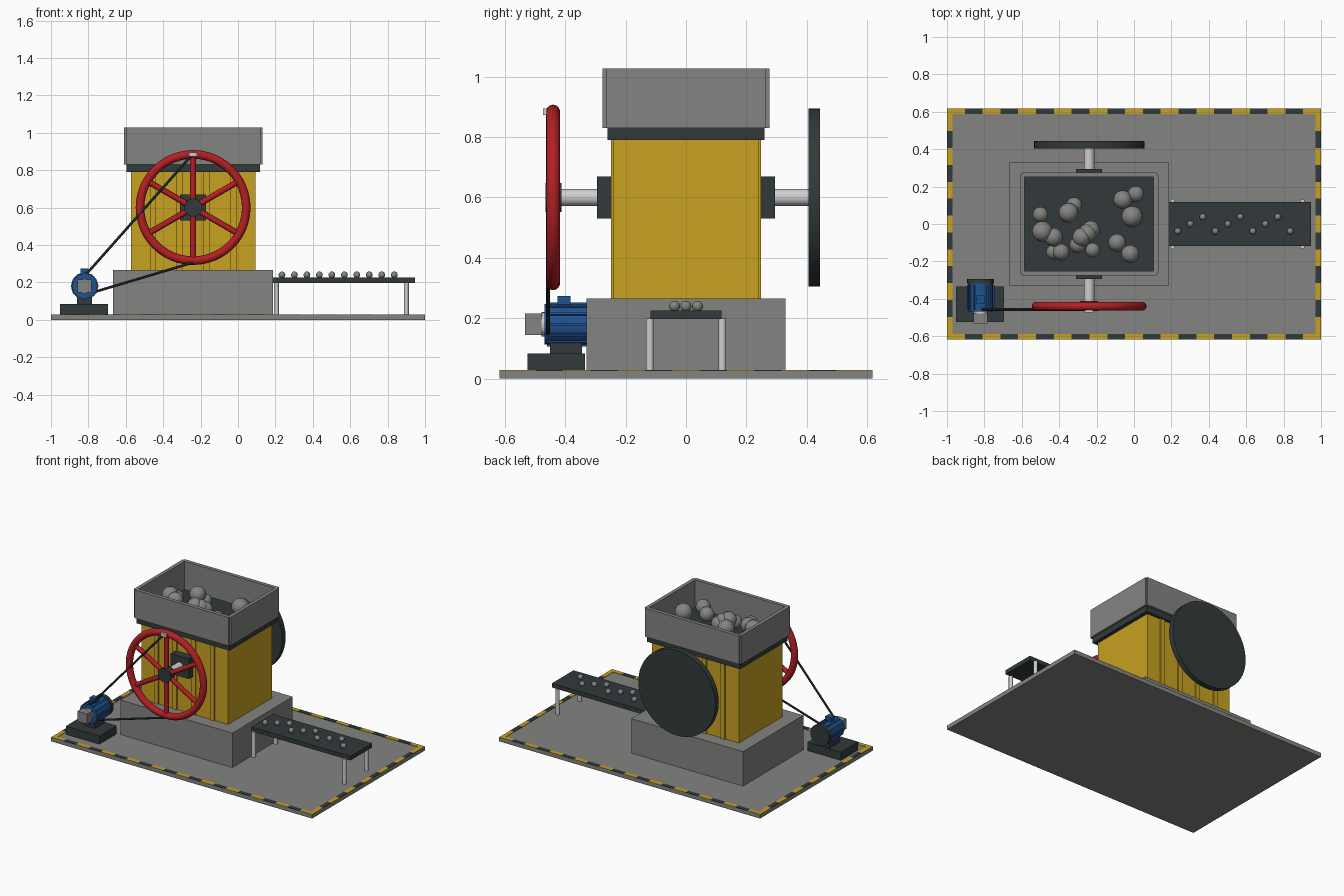
import bpy, math
from mathutils import Vector

cube = bpy.data.objects.get("Cube")
if cube:
    bpy.data.objects.remove(cube)


def material(name, r, g, b):
    m = bpy.data.materials.new(name)
    m.use_nodes = True
    m.diffuse_color = (r, g, b, 1)
    node = next(n for n in m.node_tree.nodes if n.type == 'BSDF_PRINCIPLED')
    node.inputs["Base Color"].default_value = (r, g, b, 1)
    return m


GREY = material("concrete grey", .23, .23, .22)
YELLOW = material("machine yellow", .58, .36, .015)
DARK = material("dark iron", .032, .042, .043)
RED = material("wheel red", .45, .014, .018)
BLUE = material("motor blue", .014, .085, .28)
STEEL = material("bright steel", .62, .62, .64)


def finish(name, mat, smooth=False):
    ob = bpy.context.object
    ob.name = name
    ob.data.materials.append(mat)
    if smooth:
        bpy.ops.object.shade_smooth_by_angle()
    return ob


def box(name, mat, x, y, z):
    """Box from (low, high) pairs."""
    pairs = (x, y, z)
    bpy.ops.mesh.primitive_cube_add(size=1, location=[(a + b) / 2 for a, b in pairs])
    bpy.context.object.scale = [b - a for a, b in pairs]
    bpy.ops.object.transform_apply(location=False, rotation=False, scale=True)
    return finish(name, mat)


def rod(name, mat, start, end, radius, sides=32):
    """Cylinder between two points."""
    a, b = Vector(start), Vector(end)
    bpy.ops.mesh.primitive_cylinder_add(vertices=sides, radius=radius,
                                        depth=(b - a).length, location=(a + b) / 2)
    bpy.context.object.rotation_euler = (b - a).to_track_quat('Z', 'Y').to_euler()
    return finish(name, mat, True)


def ball(name, mat, centre, radius):
    bpy.ops.mesh.primitive_uv_sphere_add(segments=20, ring_count=12,
                                         radius=radius, location=centre)
    return finish(name, mat, True)


# Floor plate with hazard border
W, D, T = 1.0, .617, .026
box("floor_plate", GREY, (-W, W), (-D, D), (0, T))
EDGE = .03
for i in range(21):
    step = 2 * W / 21
    x = -W + i * step
    for s in (-1, 1):
        box("hazard_stripe_long", DARK if i % 2 else YELLOW, (x, x + step),
            sorted((s * D, s * (D - EDGE))), (T, T + .003))
for i in range(13):
    step = 2 * (D - EDGE) / 13
    y = -D + EDGE + i * step
    for s in (-1, 1):
        box("hazard_stripe_short", DARK if i % 2 else YELLOW,
            sorted((s * W, s * (W - EDGE))), (y, y + step), (T, T + .003))

# Pedestal, ribbed body and collar
CX, CZ = -.24, .6
box("pedestal", GREY, (CX - .428, CX + .428), (-.33, .33), (T, .265))
box("body", YELLOW, (CX - .333, CX + .333), (-.24, .24), (.265, .79))
for off in (-.215, -.072, .072, .215):
    for s in (-1, 1):
        box("body_rib", YELLOW, (CX + off - .016, CX + off + .016),
            sorted((s * .235, s * .249)), (.265, .79))
box("collar", DARK, (CX - .357, CX + .357), (-.26, .26), (.79, .832))

# Open hopper from four walls
for s in (-1, 1):
    box("hopper_long_wall", GREY, (CX - .36, CX + .36),
        sorted((s * .25, s * .276)), (.83, 1.027))
    box("hopper_end_wall", GREY, sorted((CX + s * .345, CX + s * .37)),
        (-.265, .265), (.83, 1.027))

# Rocks in the hopper: x, y, radius in hundredths
rocks = [(-50, 5, 4.2), (-49, -4, 5.5), (-43, -7, 5), (-43, -15, 4), (-39, -15, 4.5),
         (-35, 6, 5.3), (-32, 10, 4.3), (-30, -11, 4.5), (-28, -7, 5), (-23, -3, 4.8),
         (-25, -5, 5), (-22, -14, 4), (-6, 13, 5), (1, 16, 4.4), (-1, 4, 5.7),
         (-9, -10, 4.8), (-2, -16, 4.8)]
for i, (x, y, r) in enumerate(rocks):
    z = .875 + (r - 4) * .03 + (i % 3) * .01
    ball("rock", GREY, (x / 100, y / 100, z), r / 100)

# Shaft, bearing blocks and rear flywheel
rod("main_shaft", STEEL, (CX, -.43, CZ), (CX, .42, CZ), .028)
for s in (-1, 1):
    box("bearing_block", DARK, (CX - .07, CX + .07),
        sorted((s * .24, s * .295)), (CZ - .07, CZ + .07))
rod("rear_flywheel", DARK, (CX, .405, CZ), (CX, .443, CZ), .295, 48)

# Spoked front wheel
WY = -.44
bpy.ops.mesh.primitive_torus_add(major_radius=.284, minor_radius=.023, major_segments=48,
                                 minor_segments=14, location=(CX, WY, CZ),
                                 rotation=(math.pi / 2, 0, 0))
finish("wheel_rim", RED, True)
for i in range(6):
    a = math.radians(90 + i * 60)
    rod("wheel_spoke", RED, (CX, WY, CZ),
        (CX + .28 * math.cos(a), WY, CZ + .28 * math.sin(a)), .016, 12)
rod("wheel_hub", DARK, (CX, -.465, CZ), (CX, -.412, CZ), .048, 24)
box("wheel_marker", STEEL, (CX - .021, CX + .021), (-.474, -.45), (.872, .895))

# Motor on its block
MX, MZ = -.82, .18
box("motor_base", DARK, (-.952, -.695), (-.525, -.335), (T, .083))
rod("motor_housing", BLUE, (MX, -.468, MZ), (MX, -.315, MZ), .067, 24)
for i in range(12):
    fin = box("motor_fin", BLUE, (-.005, .005), (-.46, -.325), (.06, .073))
    a = i * math.pi / 6
    r = Vector((math.sin(a), 0, math.cos(a))) * .0665
    fin.rotation_euler = (0, a, 0)
    fin.location = (MX + r.x, -.3925, MZ + r.z)
rod("motor_rear_cap", DARK, (MX, -.318, MZ), (MX, -.293, MZ), .072, 24)
box("motor_terminal_box", BLUE, (MX - .022, MX + .022), (-.425, -.382), (.23, .273))
box("motor_foot", DARK, (MX - .04, MX + .04), (-.45, -.345), (.08, .122))
rod("motor_collar", STEEL, (MX, -.478, MZ), (MX, -.465, MZ), .04, 24)
box("motor_gearbox", GREY, (MX - .037, MX + .037), (-.533, -.476), (MZ - .035, MZ + .035))

# Drive belt runs
rod("drive_belt_upper", DARK, (MX + .01, -.457, .245), (CX, -.457, .888), .007, 8)
rod("drive_belt_lower", DARK, (MX + .05, -.457, .148), (CX, -.457, .306), .007, 8)

# Conveyor with pebbles
box("conveyor_belt", DARK, (.188, .945), (-.118, .118), (.197, .226))
for x in (.205, .9):
    for s in (-1, 1):
        rod("conveyor_leg", STEEL, (x, s * .12, T), (x, s * .12, .2), .013, 16)
for i in range(10):
    ball("pebble", GREY, (.235 + i * .0667, (i % 3 - 1) * .038, .24), .018)
